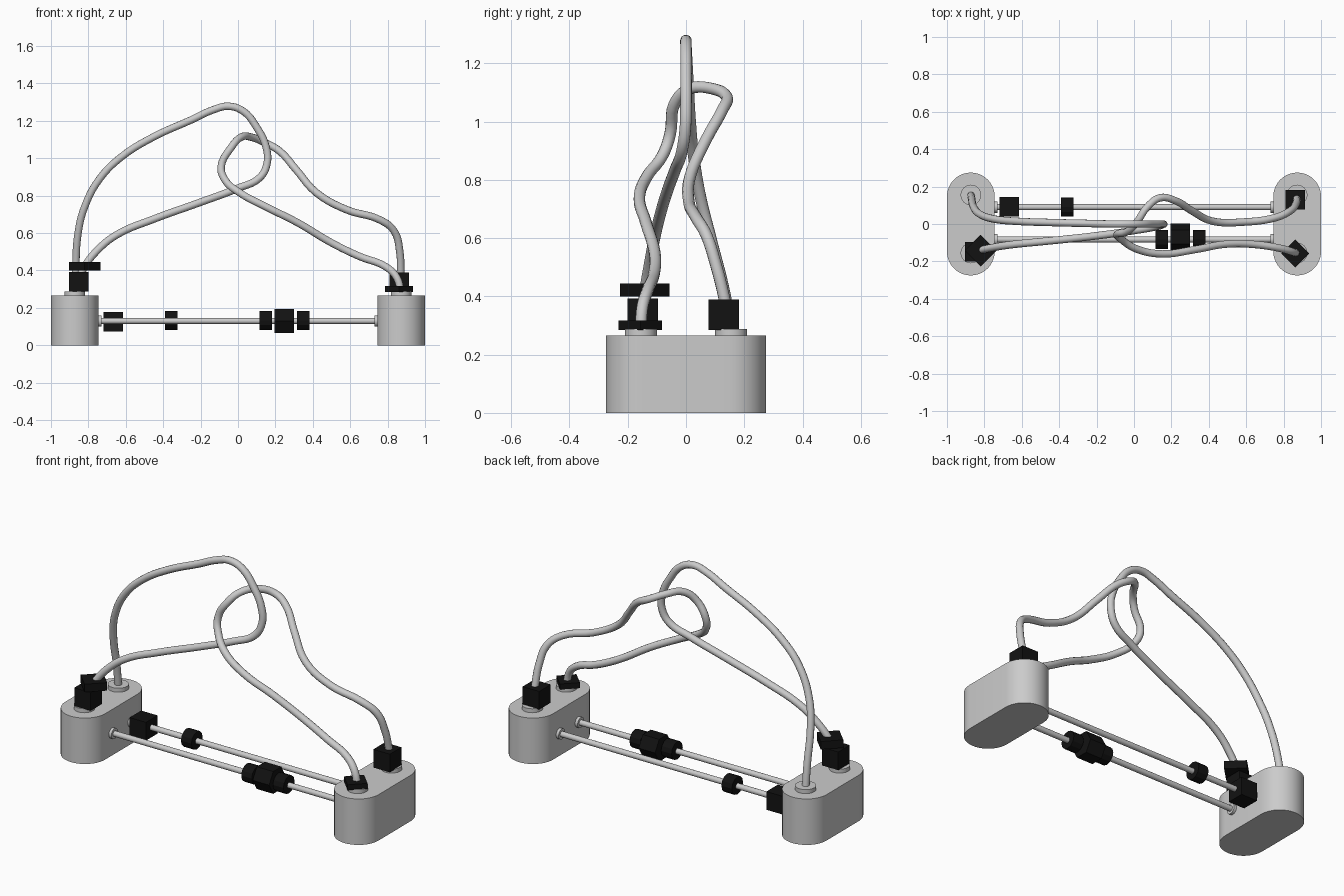
import bpy, bmesh
from math import pi, cos, sin, radians

if "Cube" in bpy.data.objects:
    bpy.data.objects.remove(bpy.data.objects["Cube"])

black = bpy.data.materials.new("black")
black.diffuse_color = (0.006, 0.006, 0.006, 1)
black.use_nodes = True
black.node_tree.nodes["Principled BSDF"].inputs["Base Color"].default_value = black.diffuse_color


def smooth(ob, angle=35):
    bpy.ops.object.select_all(action='DESELECT')
    ob.select_set(True)
    bpy.context.view_layer.objects.active = ob
    bpy.ops.object.shade_smooth_by_angle(angle=radians(angle))


def box(name, loc, size, turn=0):
    bpy.ops.mesh.primitive_cube_add(size=1, location=loc, rotation=(0, 0, radians(turn)))
    ob = bpy.context.object
    ob.name, ob.scale = name, size
    ob.data.materials.append(black)


def cylinder(name, loc, r, length, sides=32, along_x=False, mat=None):
    rot = (0, pi / 2, 0) if along_x else (0, 0, 0)
    bpy.ops.mesh.primitive_cylinder_add(vertices=sides, radius=r, depth=length,
                                        location=loc, rotation=rot)
    ob = bpy.context.object
    ob.name = name
    if mat:
        ob.data.materials.append(mat)
    if sides > 12:
        smooth(ob)


def base(name, x, r=0.1275, half=0.275, height=0.265):
    # stadium-shaped block extruded upward
    bm = bmesh.new()
    n = 20
    pts = []
    for s, start in ((1, 0), (-1, pi)):
        for i in range(n + 1):
            a = start + pi * i / n
            pts.append((x + r * cos(a), s * (half - r) + r * sin(a), 0))
    f = bm.faces.new([bm.verts.new(p) for p in pts])
    new = bmesh.ops.extrude_face_region(bm, geom=[f])["geom"]
    bmesh.ops.translate(bm, vec=(0, 0, height),
                        verts=[v for v in new if isinstance(v, bmesh.types.BMVert)])
    bmesh.ops.recalc_face_normals(bm, faces=bm.faces)
    me = bpy.data.meshes.new(name)
    bm.to_mesh(me)
    bm.free()
    ob = bpy.data.objects.new(name, me)
    bpy.context.collection.objects.link(ob)
    smooth(ob)


def wire(name, pts, r=0.02):
    cu = bpy.data.curves.new(name, 'CURVE')
    cu.dimensions = '3D'
    cu.bevel_depth, cu.bevel_resolution, cu.resolution_u = r, 4, 5
    cu.use_fill_caps = True
    sp = cu.splines.new('BEZIER')
    sp.bezier_points.add(len(pts) - 1)
    for b, p in zip(sp.bezier_points, pts):
        b.co = p
        b.handle_left_type = b.handle_right_type = 'AUTO'
    ob = bpy.data.objects.new(name, cu)
    bpy.context.collection.objects.link(ob)
    bpy.ops.object.select_all(action='DESELECT')
    ob.select_set(True)
    bpy.context.view_layer.objects.active = ob
    bpy.ops.object.convert(target='MESH')
    smooth(bpy.context.object)


# end blocks with wire sockets and rod sockets
rods = {"back": 0.09, "front": -0.083}
for side, s in (("left", -1), ("right", 1)):
    base(side + "_base", s * 0.8725)
    for fb, y in (("back", 0.155), ("front", -0.155)):
        cylinder(f"{side}_{fb}_wire_socket", (s * 0.872, y, 0.27), 0.055, 0.036)
    for fb, y in rods.items():
        cylinder(f"{side}_{fb}_rod_socket", (s * 0.742, y, 0.13), 0.03, 0.026, along_x=True)

# straight rods
for fb, y in rods.items():
    cylinder(fb + "_rod", (0, y, 0.13), 0.016, 1.5, 20, along_x=True)

# beads on the rods
box("back_rod_cube_bead", (-0.667, 0.092, 0.126), (0.105, 0.105, 0.105))
for i, (x, y) in enumerate(((-0.358, 0.09), (0.148, -0.083), (0.35, -0.083))):
    cylinder(f"round_bead_{i + 1}", (x, y, 0.133), 0.051, 0.067, 12, True, black)
cylinder("hexagon_bead", (0.247, -0.07, 0.131), 0.074, 0.105, 6, True, black)

# beads on the wires
box("left_wire_cube_bead", (-0.852, -0.148, 0.34), (0.105, 0.105, 0.105))
box("left_wire_flat_bead", (-0.82, -0.142, 0.422), (0.12, 0.12, 0.046), 45)
box("right_wire_cube_bead", (0.862, 0.13, 0.337), (0.105, 0.105, 0.105))
box("right_wire_flat_bead", (0.862, -0.157, 0.301), (0.106, 0.106, 0.032), 45)

# interlocked wire loops
wire("left_wire", [
    (-0.872, 0.155, 0.27), (-0.868, 0.135, 0.4), (-0.855, 0.085, 0.6),
    (-0.82, 0.05, 0.74), (-0.74, 0.025, 0.89), (-0.62, 0.014, 1.01),
    (-0.45, 0.008, 1.115), (-0.25, 0.003, 1.205), (-0.13, 0, 1.26),
    (-0.05, 0, 1.278), (0.03, 0, 1.25), (0.1, 0, 1.165), (0.15, 0, 1.06),
    (0.155, -0.003, 0.97), (0.115, -0.015, 0.895), (0, -0.035, 0.84),
    (-0.2, -0.063, 0.765), (-0.45, -0.09, 0.675), (-0.65, -0.11, 0.59),
    (-0.75, -0.125, 0.51), (-0.82, -0.14, 0.42), (-0.86, -0.152, 0.32),
    (-0.872, -0.155, 0.27)])
wire("right_wire", [
    (0.872, 0.155, 0.27), (0.87, 0.13, 0.4), (0.865, 0.105, 0.5), (0.835, 0.07, 0.61),
    (0.76, 0.035, 0.67), (0.58, 0.01, 0.725), (0.42, 0.015, 0.815),
    (0.31, 0.07, 0.94), (0.22, 0.125, 1.04), (0.14, 0.14, 1.085),
    (0.07, 0.09, 1.113), (0.015, 0.01, 1.112), (-0.035, -0.04, 1.06),
    (-0.09, -0.055, 0.955), (-0.07, -0.08, 0.885), (0.01, -0.132, 0.815),
    (0.15, -0.16, 0.74), (0.32, -0.138, 0.655), (0.5, -0.107, 0.548),
    (0.65, -0.11, 0.475), (0.79, -0.132, 0.42), (0.85, -0.15, 0.36),
    (0.872, -0.155, 0.27)])
